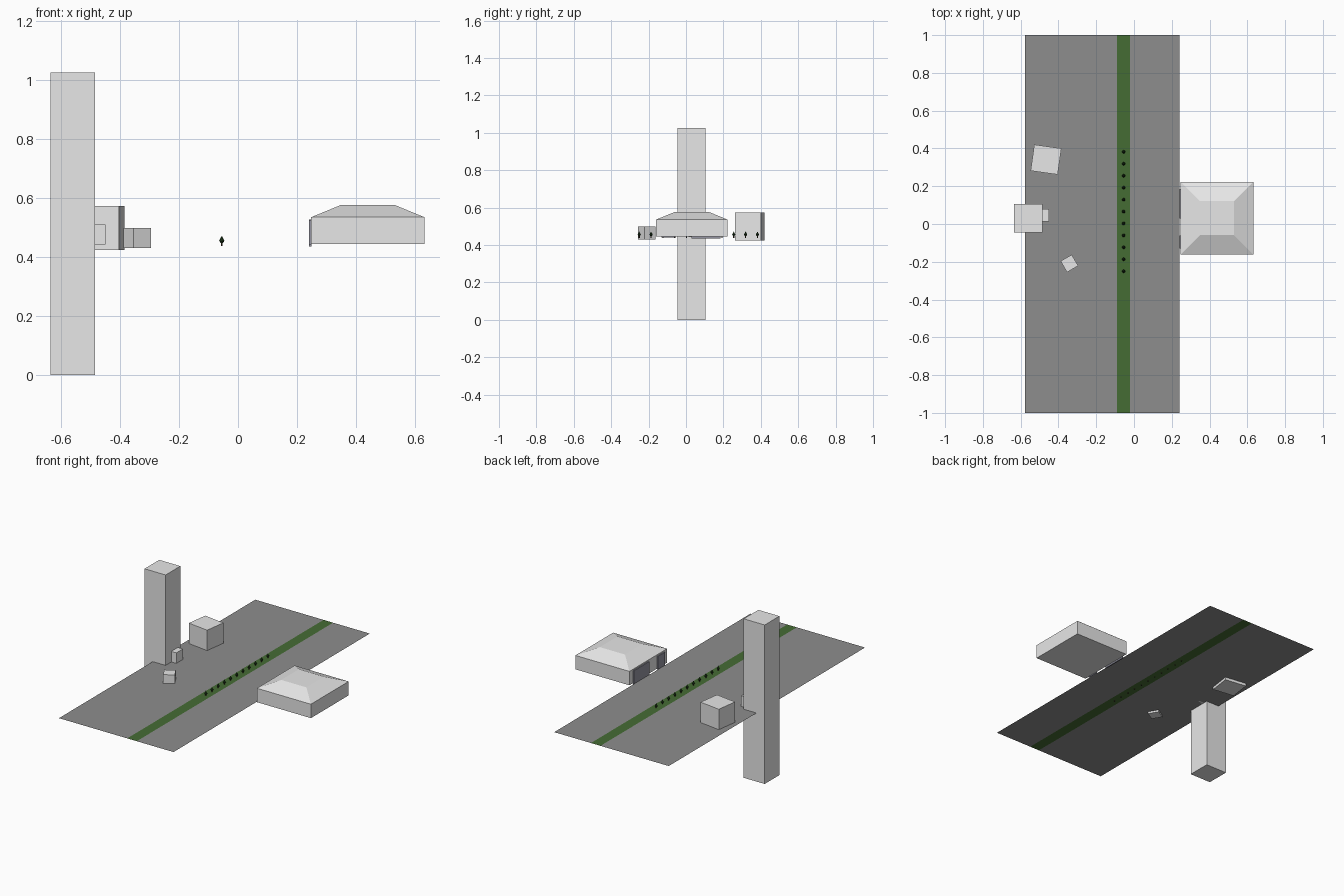
import bpy, bmesh, math
from mathutils import Matrix, Vector

if "Cube" in bpy.data.objects:
    bpy.data.objects.remove(bpy.data.objects["Cube"])


def material(name, rgb):
    m = bpy.data.materials.new(name)
    m.diffuse_color = (*rgb, 1)
    m.use_nodes = True
    m.node_tree.nodes["Principled BSDF"].inputs["Base Color"].default_value = m.diffuse_color
    return m


WALL = material("pale_grey", (0.8, 0.8, 0.8))
PAVE = material("asphalt_grey", (0.27, 0.27, 0.27))
GRASS = material("grass_green", (0.06, 0.15, 0.034))
LEAF = material("dark_foliage", (0.015, 0.045, 0.012))
BARK = material("bark_brown", (0.05, 0.03, 0.018))
DOOR = material("slate_grey", (0.3, 0.3, 0.36))


def finish(name, bm, *mats):
    me = bpy.data.meshes.new(name)
    bm.to_mesh(me)
    bm.free()
    for m in mats:
        me.materials.append(m)
    ob = bpy.data.objects.new(name, me)
    bpy.context.collection.objects.link(ob)
    return ob


def box(name, center, size, mat, turn=0):
    bm = bmesh.new()
    bmesh.ops.create_cube(bm, size=1)
    bmesh.ops.scale(bm, vec=size, verts=bm.verts)
    ob = finish(name, bm, mat)
    ob.location = center
    ob.rotation_euler.z = math.radians(turn)
    return ob


GROUND = 0.442

# Flat pavement sheet with a grass median strip
bm = bmesh.new()
xs = [-0.577, -0.09, -0.022, 0.24]
rows = [[bm.verts.new((x, y, GROUND)) for x in xs] for y in (-1, 1)]
for i in range(3):
    f = bm.faces.new((rows[0][i], rows[0][i + 1], rows[1][i + 1], rows[1][i]))
    f.material_index = int(i == 1)
finish("pavement", bm, PAVE, GRASS)

# Tower and the loose blocks
box("tower", (-0.56, 0.03, 0.5125), (0.15, 0.15, 1.025), WALL)
box("tower_porch", (-0.483, 0.047, 0.476), (0.067, 0.067, 0.068), WALL)
box("large_block", (-0.466, 0.341, 0.499), (0.145, 0.14, 0.149), WALL, -8)
box("small_block", (-0.342, -0.209, 0.464), (0.068, 0.068, 0.068), WALL, 30)

# House walls with a truncated hip roof
box("house_walls", (0.44, 0.031, 0.49), (0.385, 0.383, 0.09), WALL)
bm = bmesh.new()
bmesh.ops.create_cube(bm, size=1)
for v in bm.verts:
    half = 0.09 if v.co.z > 0 else 0.192
    z = 0.577 if v.co.z > 0 else 0.535
    v.co = Vector((0.44 + math.copysign(half, v.co.x),
                   0.031 + math.copysign(half, v.co.y), z))
finish("house_roof", bm, WALL)

# Door panels on the street side of the house
box("garage_door", (0.2445, 0.107, 0.481), (0.008, 0.155, 0.092), DOOR)
box("front_door", (0.2445, -0.095, 0.483), (0.008, 0.07, 0.086), DOOR)

# Row of small conical trees along the median
for i in range(11):
    bm = bmesh.new()
    parts = ((0.003, 0.003, 0.437, 0.450, 1),
             (0.004, 0.009, 0.448, 0.455, 0),
             (0.009, 0.0, 0.455, 0.472, 0))
    for r1, r2, z0, z1, slot in parts:
        old = set(bm.faces)
        bmesh.ops.create_cone(bm, cap_ends=True, segments=8, radius1=r1, radius2=r2,
                              depth=z1 - z0,
                              matrix=Matrix.Translation((0, 0, (z0 + z1) / 2)))
        for f in bm.faces:
            if f not in old:
                f.material_index = slot
    tree = finish(f"median_tree_{i + 1}", bm, LEAF, BARK)
    tree.location = (-0.055, -0.25 + i * 0.0632, 0)
